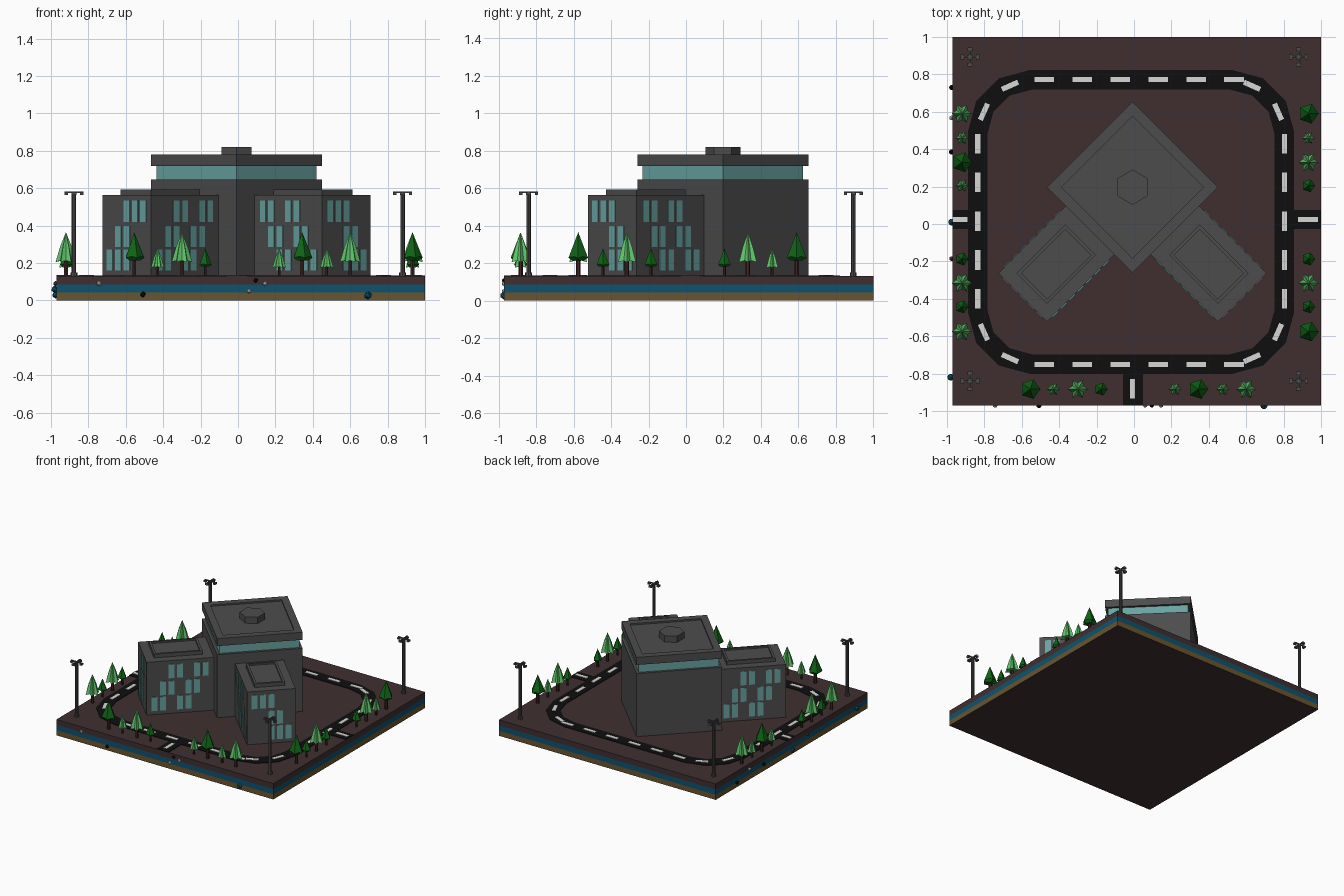
import bpy, bmesh, math
from mathutils import Vector, Matrix

if "Cube" in bpy.data.objects:
    bpy.data.objects.remove(bpy.data.objects["Cube"])

def mat(name, col):
    m = bpy.data.materials.new(name)
    m.diffuse_color = (*col, 1)
    m.use_nodes = True
    m.node_tree.nodes["Principled BSDF"].inputs["Base Color"].default_value = m.diffuse_color
    return m

SOIL = mat("dark soil", (0.050, 0.028, 0.030))
WATER = mat("blue layer", (0.005, 0.085, 0.150))
EARTH = mat("ochre earth", (0.140, 0.090, 0.030))
GREY = mat("concrete grey", (0.073, 0.073, 0.073))
ROAD = mat("asphalt", (0.0045, 0.0045, 0.0045))
WHITE = mat("road white", (0.68, 0.68, 0.66))
GLASS = mat("teal glass", (0.140, 0.370, 0.360))
LIGHT = mat("light green", (0.120, 0.560, 0.150))
DARK = mat("dark green", (0.005, 0.125, 0.008))
TRUNK = mat("trunk brown", (0.050, 0.020, 0.014))
CX, GROUND = -0.008, 0.13

def finish(bm, name, *mats):
    bmesh.ops.recalc_face_normals(bm, faces=bm.faces)
    me = bpy.data.meshes.new(name)
    bm.to_mesh(me)
    bm.free()
    for m in mats:
        me.materials.append(m)
    ob = bpy.data.objects.new(name, me)
    bpy.context.collection.objects.link(ob)
    return ob

def add_prism(bm, pts, z0, z1, recess=None):
    """Extruded outline; recess = (inset, depth) sinks the top face."""
    lo = [bm.verts.new((x, y, z0)) for x, y in pts]
    hi = [bm.verts.new((x, y, z1)) for x, y in pts]
    bm.faces.new(lo[::-1])
    top = bm.faces.new(hi)
    n = len(pts)
    for i in range(n):
        j = (i + 1) % n
        bm.faces.new((lo[i], lo[j], hi[j], hi[i]))
    if recess:
        top.normal_update()
        bmesh.ops.inset_region(bm, faces=[top], thickness=recess[0])
        rim = list(top.verts)
        side = bmesh.ops.extrude_discrete_faces(bm, faces=[top])["faces"][0]
        bmesh.ops.translate(bm, verts=side.verts, vec=(0, 0, -recess[1]))

def prism(name, m, pts, z0, z1, recess=None):
    bm = bmesh.new()
    add_prism(bm, pts, z0, z1, recess)
    return finish(bm, name, m)

def rect(x0, x1, y0, y1):
    return [(x0, y0), (x1, y0), (x1, y1), (x0, y1)]

def ngon(x, y, r, n):
    return [(x + r * math.sin(-2 * math.pi * i / n), y + r * math.cos(2 * math.pi * i / n)) for i in range(n)]

def turned(cx, cy, length, width, ang):
    c, s = math.cos(ang), math.sin(ang)
    return [(cx + x * c - y * s, cy + x * s + y * c)
            for x, y in rect(-length / 2, length / 2, -width / 2, width / 2)]

# Layered ground slab
PLOT = rect(-0.97, 1.0, -0.97, 1.0)
earth = prism("earth_layer", EARTH, PLOT, 0, 0.042)
earth.data.materials.append(SOIL)
for p in earth.data.polygons:
    p.material_index = int(p.normal.z < -0.5)
prism("blue_layer", WATER, PLOT, 0.042, 0.085)
prism("soil_layer", SOIL, PLOT, 0.085, GROUND)

# Ring road with rounded corners
RX, RY = -0.016, 0.011
def rounded(hx, hy, r, seg=3):
    out = []
    for q, (sx, sy) in enumerate([(1, 1), (-1, 1), (-1, -1), (1, -1)]):
        for i in range(seg + 1):
            a = math.pi / 2 * (q + i / seg)
            out.append((RX + sx * (hx - r) + r * math.cos(a), RY + sy * (hy - r) + r * math.sin(a)))
    return out

bm = bmesh.new()
rings = [[bm.verts.new((x, y, z)) for x, y in rounded(hx, hy, r)]
         for hx, hy, r, z in [(0.872, 0.812, 0.33, GROUND), (0.872, 0.812, 0.33, GROUND + 0.004),
                              (0.768, 0.708, 0.24, GROUND + 0.004), (0.768, 0.708, 0.24, GROUND)]]
for a, b in zip(rings, rings[1:] + rings[:1]):
    for i in range(len(a)):
        j = (i + 1) % len(a)
        bm.faces.new((a[i], a[j], b[j], b[i]))
for r in (rect(-0.97, -0.885, -0.027, 0.075), rect(0.852, 1.0, -0.027, 0.075), rect(-0.06, 0.047, -0.97, -0.798)):
    add_prism(bm, r, GROUND, GROUND + 0.004)
finish(bm, "road", ROAD)

# Dashed centre line
dashes = [(-0.93, 0.024, 0.08, 0), (0.93, 0.024, 0.105, 0), (CX, -0.88, 0.105, math.pi / 2)]
for s in (-1, 1):
    dashes += [(-0.48 + 0.203 * i, RY + s * 0.762, 0.105, 0) for i in range(6)]
    dashes += [(RX + s * 0.82, -0.40 + 0.2075 * i, 0.105, math.pi / 2) for i in range(5)]
    for t in (-1, 1):
        for a in (math.radians(24), math.radians(66)):
            dashes.append((RX + s * (0.535 + 0.275 * math.cos(a)), RY + t * (0.477 + 0.275 * math.sin(a)),
                           0.095, s * t * (a + math.pi / 2)))
bm = bmesh.new()
for x, y, l, a in dashes:
    add_prism(bm, turned(x, y, l, 0.028, a), GROUND + 0.002, GROUND + 0.007)
finish(bm, "road_dashes", WHITE)

# Central tower
TY = 0.197
prism("tower_body", GREY, ngon(CX, TY, 0.457, 4), GROUND, 0.647)
prism("tower_glass_band", GLASS, ngon(CX, TY, 0.428, 4), 0.647, 0.718)
prism("tower_roof", GREY, ngon(CX, TY, 0.457, 4), 0.718, 0.78, (0.077, 0.012))
prism("roof_hexagon", GREY, ngon(CX, TY, 0.094, 6), 0.768, 0.82)

# Two wings: u runs along the wing from its outer end, v across it
L, W = 0.507, 0.367
ROWS = (0.16, 0.285, 0.42)
END = ((0, 1, 2), (1, 2), (2, 3, 4))
SIDE = ((0, 1, 3, 4), (1, 2, 4, 5), (2, 3, 5, 6))
D = math.sqrt(0.5)
for s, tag in ((1, "left"), (-1, "right")):
    def P(u, v):
        return (CX + s * (-0.457 - 0.2585 + (u + v) * D), -0.263 + (u - v) * D)

    def block(u0, u1, v0, v1):
        pts = [P(u0, v0), P(u0, v1), P(u1, v1), P(u1, v0)]
        return pts if s > 0 else pts[::-1]

    prism(tag + "_wing_body", GREY, block(0, L + 0.03, 0, W), GROUND, 0.563)
    prism(tag + "_wing_roof", GREY, block(0.068, 0.435, 0.068, W - 0.068), 0.563, 0.593, (0.025, 0.012))
    bm = bmesh.new()
    for r, z in enumerate(ROWS):
        for c in END[r]:
            v = 0.032 + 0.064 * c
            add_prism(bm, block(-0.004, 0.003, v, v + 0.045), z, z + 0.113)
        for c in SIDE[r]:
            u = 0.036 + 0.064 * c
            add_prism(bm, block(u, u + 0.045, W - 0.003, W + 0.004), z, z + 0.113)
            u = L - 0.036 - 0.064 * c
            add_prism(bm, block(u - 0.045, u, -0.004, 0.003), z, z + 0.113)
    finish(bm, tag + "_wing_windows", GLASS)

# Trees: pleated cones on thin trunks (B/S = big or small, L/D = light or dark)
def tree(x, y, kind):
    big, light = kind[0] == "B", kind[1] == "L"
    r, z0, z1 = (0.055, 0.205, 0.365) if big else (0.036, 0.175, 0.28)
    prism("tree_trunk", TRUNK, ngon(x, y, 0.012 if big else 0.008, 6), GROUND, z0 + 0.03)
    n, dip = (12, 0.62) if light else (10, 0.8)
    h = z1 - z0
    bm = bmesh.new()
    rows = []
    for k, t in ((0.6, 0.06), (1.0, 0.0 if light else 0.14), (0.58, 0.5)):
        rows.append([bm.verts.new((x + r * k * (dip if i % 2 else 1) * math.cos(2 * math.pi * i / n),
                                   y + r * k * (dip if i % 2 else 1) * math.sin(2 * math.pi * i / n),
                                   z0 + h * (t + (0.05 if i % 2 and k == 1 else 0)))) for i in range(n)])
    tip = bm.verts.new((x, y, z1))
    bm.faces.new(rows[0])
    for i in range(n):
        j = (i + 1) % n
        for a, b in zip(rows, rows[1:]):
            bm.faces.new((a[i], a[j], b[j], b[i]))
        bm.faces.new((rows[2][i], rows[2][j], tip))
    finish(bm, "tree_foliage", LIGHT if light else DARK)

SLOTS = (0.59, 0.46, 0.33, 0.205, -0.187, -0.315, -0.443, -0.575)
for y, a, b in zip(SLOTS, "BL SL BD SL SD BL SD BL".split(), "BD SL BL SD SD BL SD BD".split()):
    tree(-0.92, y, a)
    tree(0.933, y, b)
for x, k in zip((-0.555, -0.43, -0.30, -0.176, 0.22, 0.343, 0.475, 0.60), "BD SL BL SD SL BD SL BL".split()):
    tree(x, -0.883, k)

# Corner lamp posts with four short arms
for x in (-0.877, 0.88):
    for y in (-0.84, 0.893):
        bm = bmesh.new()
        add_prism(bm, ngon(x, y, 0.012, 8), GROUND, 0.575)
        add_prism(bm, ngon(x, y, 0.018, 8), GROUND, GROUND + 0.02)
        for k in range(4):
            a = math.pi / 2 * k
            c, s = math.cos(a), math.sin(a)
            add_prism(bm, turned(x + 0.025 * c, y + 0.025 * s, 0.05, 0.008, a), 0.574, 0.583)
            add_prism(bm, turned(x + 0.042 * c, y + 0.042 * s, 0.018, 0.026, a), 0.564, 0.578)
        finish(bm, "lamp_post", GREY)

# Small stones set into the slab sides
STONES = [(-0.743, -0.97, 0.09, 0.014, WHITE), (-0.508, -0.97, 0.032, 0.016, ROAD), (0.06, -0.97, 0.05, 0.013, WHITE),
          (0.145, -0.97, 0.09, 0.013, WHITE), (0.095, -0.97, 0.107, 0.013, ROAD), (0.695, -0.97, 0.027, 0.022, WATER),
          (-0.975, 0.73, 0.04, 0.015, ROAD), (-0.975, 0.567, 0.09, 0.014, WHITE), (-0.975, 0.385, 0.06, 0.016, ROAD),
          (-0.975, 0.01, 0.03, 0.02, WATER), (-0.975, -0.185, 0.09, 0.014, GREY), (-0.98, -0.82, 0.06, 0.02, WATER)]
for x, y, z, r, m in STONES:
    bm = bmesh.new()
    bmesh.ops.create_icosphere(bm, subdivisions=1, radius=r, matrix=Matrix.Translation(Vector((x, y, z))))
    finish(bm, "side_stone", m)
